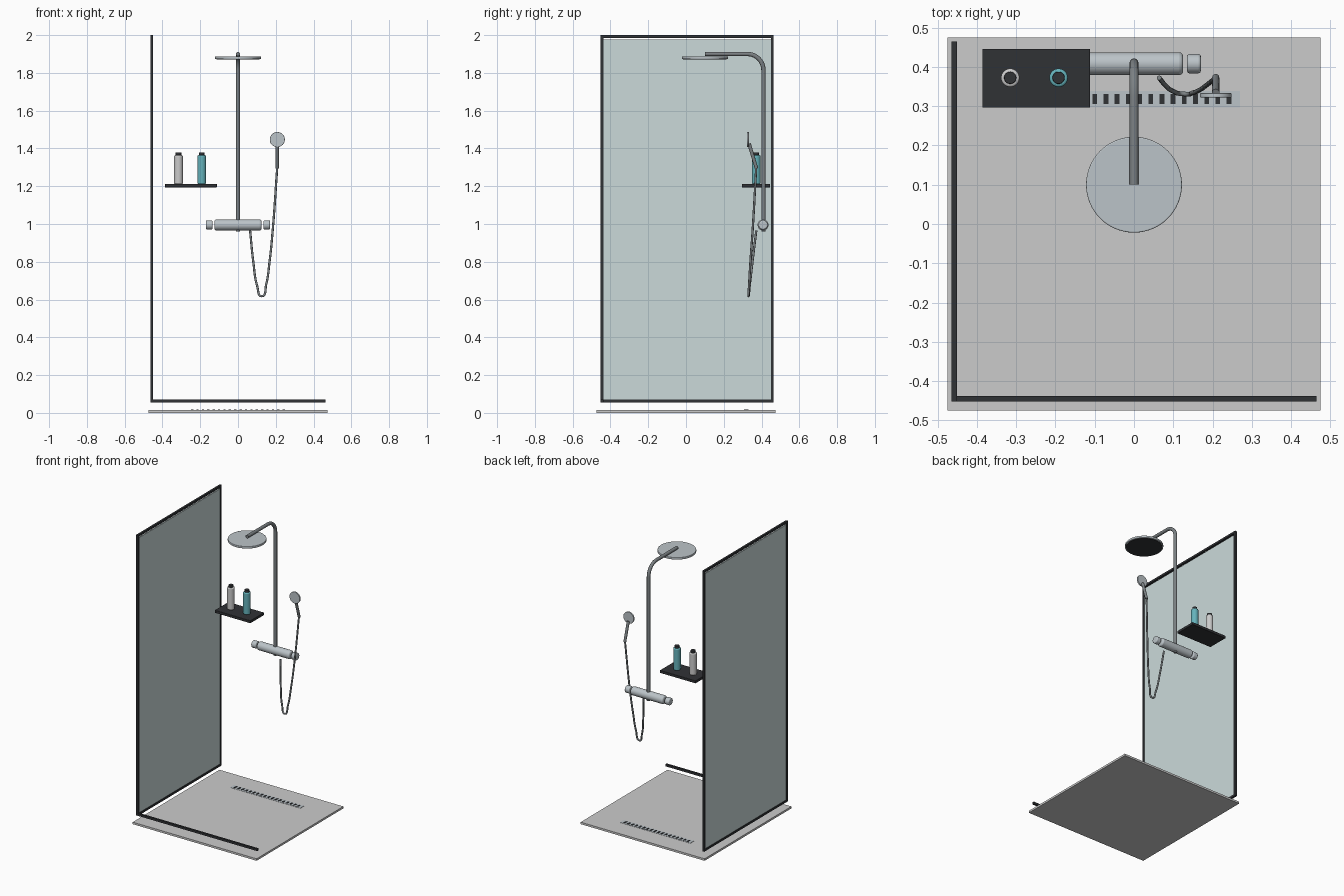
import bpy, math
from mathutils import Vector

if "Cube" in bpy.data.objects:
    bpy.data.objects.remove(bpy.data.objects["Cube"])


def mat(name, rgb):
    m = bpy.data.materials.new(name)
    m.diffuse_color = (*rgb, 1)
    m.use_nodes = True
    m.node_tree.nodes["Principled BSDF"].inputs["Base Color"].default_value = m.diffuse_color
    return m


CHROME = mat("chrome", (0.5, 0.55, 0.58))
STEEL = mat("dark_steel", (0.2, 0.22, 0.23))
BLACK = mat("black", (0.03, 0.032, 0.036))
GLASS = mat("glass", (0.6, 0.7, 0.7))
WHITE = mat("white_plastic", (0.8, 0.8, 0.78))
TEAL = mat("teal_plastic", (0.13, 0.45, 0.5))


def finish(ob, name, m, bevel=0, smooth=False, segments=3):
    ob.name = name
    if m:
        ob.data.materials.append(m)
    if smooth:
        bpy.ops.object.shade_smooth_by_angle(angle=math.radians(40))
    if bevel:
        b = ob.modifiers.new("bevel", "BEVEL")
        b.width, b.segments, b.limit_method = bevel, segments, "ANGLE"
    return ob


def box(name, lo, hi, m=None, bevel=0):
    lo, hi = Vector(lo), Vector(hi)
    bpy.ops.mesh.primitive_cube_add(size=1, location=(lo + hi) / 2)
    ob = bpy.context.object
    ob.scale = hi - lo
    bpy.ops.object.transform_apply(location=False, rotation=False, scale=True)
    return finish(ob, name, m, bevel)


def rod(name, a, b, r1, r2=None, m=None, bevel=0, verts=32):
    # cylinder or cone running from point a to point b
    a, b = Vector(a), Vector(b)
    d = b - a
    bpy.ops.mesh.primitive_cone_add(vertices=verts, radius1=r1, radius2=r2 or r1,
                                    depth=d.length, location=(a + b) / 2)
    ob = bpy.context.object
    ob.rotation_euler = d.to_track_quat("Z", "Y").to_euler()
    return finish(ob, name, m, bevel, smooth=True)


def tube(name, pts, r, m, auto=False, res=10):
    cu = bpy.data.curves.new(name, "CURVE")
    cu.dimensions, cu.bevel_depth, cu.bevel_resolution = "3D", r, 4
    cu.use_fill_caps, cu.resolution_u = True, res
    s = cu.splines.new("BEZIER" if auto else "POLY")
    pl = s.bezier_points if auto else s.points
    pl.add(len(pts) - 1)
    for p, c in zip(pl, pts):
        if auto:
            p.co = c
            p.handle_left_type = p.handle_right_type = "AUTO"
        else:
            p.co = (*c, 1)
    s.use_smooth = True
    ob = bpy.data.objects.new(name, cu)
    bpy.context.collection.objects.link(ob)
    cu.materials.append(m)
    return ob


# Tray and linear drain
box("shower_tray", (-0.475, -0.475, 0), (0.475, 0.475, 0.014))
box("drain_plate", (-0.27, 0.297, 0.010), (0.27, 0.339, 0.0155), CHROME)
for i in range(18):
    x = -0.2425 + i * 0.0285
    box(f"drain_slot_{i + 1}", (x - 0.006, 0.306, 0.012), (x + 0.006, 0.331, 0.0175), BLACK)

# Side glass with dark frame
X0, X1, Y0, Y1 = -0.464, -0.45, -0.452, 0.464
box("glass_panel", (-0.461, -0.445, 0.066), (-0.453, 0.455, 1.976), GLASS)
box("frame_top", (X0, Y0, 1.986), (X1, Y1, 2.0), BLACK)
box("frame_bottom", (X0, Y0, 0.055), (X1, Y1, 0.07), BLACK)
box("frame_front_post", (X0, Y0, 0.055), (X1, Y0 + 0.014, 2.0), BLACK)
box("frame_back_post", (X0, Y1 - 0.014, 0.055), (X1, Y1, 2.0), BLACK)
# Low rail across the front
box("front_rail", (-0.458, Y0, 0.055), (0.464, Y0 + 0.014, 0.07), BLACK)

# Riser pipe bending forward into the overhead arm
R, PY, PZ = 0.085, 0.41, 1.9
bend = [(0, PY - R + R * math.cos(t), PZ - R + R * math.sin(t))
        for t in (math.pi / 2 * i / 12 for i in range(13))]
tube("riser_pipe", [(0, PY, 0.96)] + bend + [(0, 0.1, PZ)], 0.0115, STEEL)

# Overhead shower head with dark spray face
rod("shower_head", (0, 0.1, 1.873), (0, 0.1, 1.888), 0.122, m=CHROME, bevel=0.003, verts=64)
rod("spray_face", (0, 0.1, 1.871), (0, 0.1, 1.876), 0.115, m=BLACK, verts=64)

# Mixer bar with a knob at each end
MZ = 0.995
rod("mixer_body", (-0.125, 0.408, MZ), (0.125, 0.408, MZ), 0.029, m=CHROME, bevel=0.01)
for side, s in (("left", -1), ("right", 1)):
    rod(f"mixer_knob_{side}", (s * 0.135, 0.408, MZ), (s * 0.17, 0.408, MZ), 0.0245,
        m=CHROME, bevel=0.006)

# Hand shower and hose
rod("hand_shower_head", (0.208, 0.322, 1.447), (0.208, 0.333, 1.447), 0.04, m=CHROME, bevel=0.002)
rod("hand_shower_handle", (0.208, 0.373, 1.295), (0.208, 0.334, 1.425), 0.009, 0.0095, m=STEEL)
tube("hose", [(0.064, 0.372, 0.965), (0.081, 0.352, 0.80), (0.102, 0.337, 0.67),
              (0.126, 0.331, 0.618), (0.149, 0.334, 0.68), (0.167, 0.341, 0.80),
              (0.184, 0.353, 0.97), (0.208, 0.372, 1.305)], 0.006, STEEL, auto=True)

# Shelf with two bottles
box("shelf", (-0.386, 0.296, 1.194), (-0.112, 0.446, 1.212), BLACK, bevel=0.002)
for n, x, m in (("white", -0.315, WHITE), ("teal", -0.192, TEAL)):
    rod(f"bottle_{n}", (x, 0.372, 1.212), (x, 0.372, 1.364), 0.0235, m=m, bevel=0.006)
    rod(f"bottle_cap_{n}", (x, 0.372, 1.362), (x, 0.372, 1.379), 0.0155, m=BLACK, bevel=0.002)
